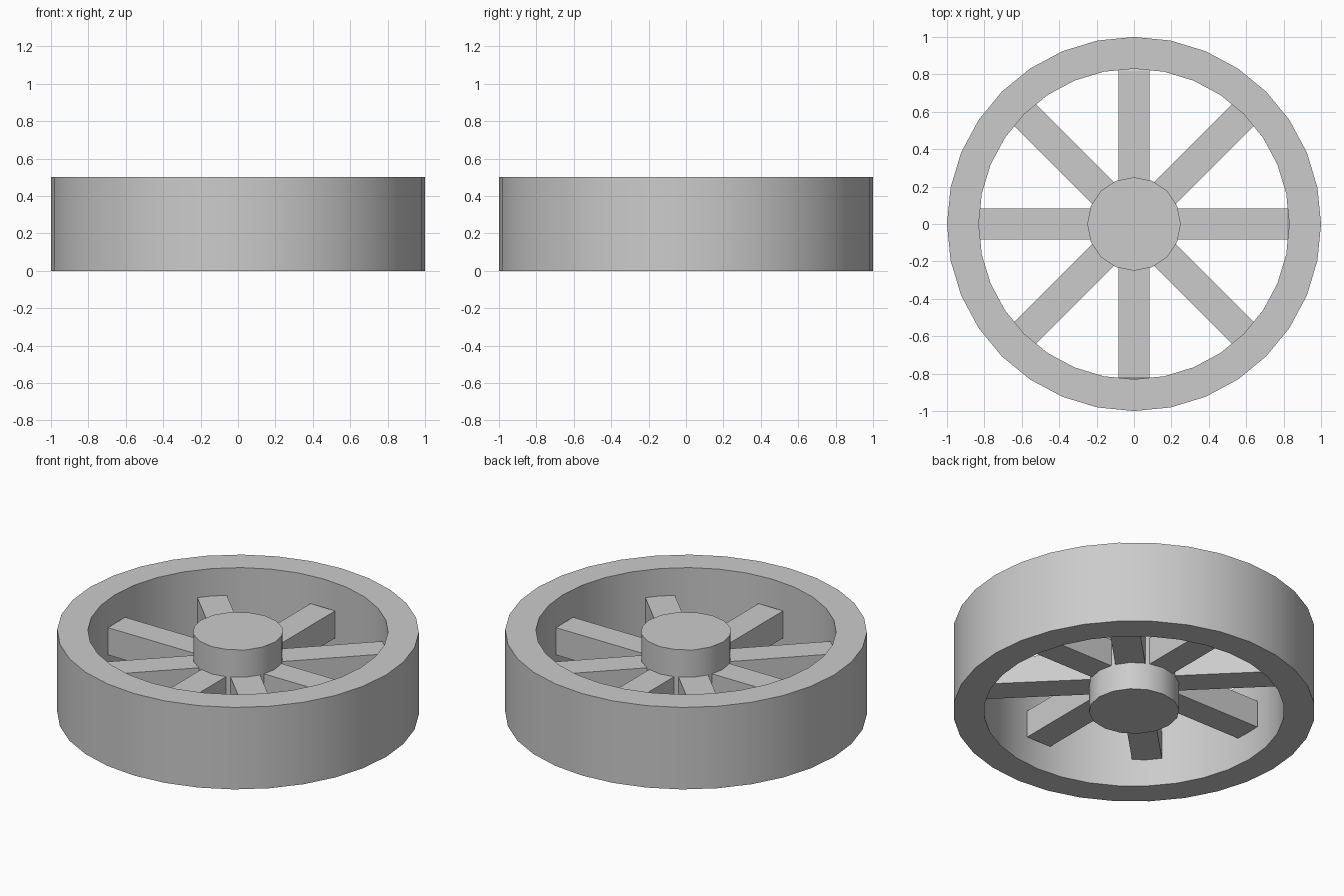
import bpy, bmesh, math
from mathutils import Matrix

if "Cube" in bpy.data.objects:
    bpy.data.objects.remove(bpy.data.objects["Cube"])

grey = bpy.data.materials.new("plain_grey")
grey.diffuse_color = (0.6, 0.6, 0.6, 1)
grey.use_nodes = True
grey.node_tree.nodes["Principled BSDF"].inputs["Base Color"].default_value = grey.diffuse_color


def finish(name, bm, smooth=False):
    bmesh.ops.recalc_face_normals(bm, faces=bm.faces)
    mesh = bpy.data.meshes.new(name)
    bm.to_mesh(mesh)
    bm.free()
    mesh.materials.append(grey)
    obj = bpy.data.objects.new(name, mesh)
    bpy.context.collection.objects.link(obj)
    if smooth:
        bpy.ops.object.select_all(action='DESELECT')
        obj.select_set(True)
        bpy.context.view_layer.objects.active = obj
        bpy.ops.object.shade_smooth_by_angle(angle=math.radians(35))
    return obj


# Rim: rectangular section swept around z
SIDES, R_IN, R_OUT, H = 32, 0.83, 1.0, 0.5
bm = bmesh.new()
section = [(R_IN, 0), (R_OUT, 0), (R_OUT, H), (R_IN, H)]
rings = []
for i in range(SIDES):
    a = math.tau * i / SIDES
    rings.append([bm.verts.new((r * math.cos(a), r * math.sin(a), z)) for r, z in section])
for i in range(SIDES):
    a, b = rings[i], rings[(i + 1) % SIDES]
    for j in range(4):
        k = (j + 1) % 4
        bm.faces.new((a[j], b[j], b[k], a[k]))
finish("rim", bm, True)

# Hub: 16-sided drum, same height as the rim
bm = bmesh.new()
bmesh.ops.create_cone(bm, cap_ends=True, segments=16, radius1=0.25, radius2=0.25,
                      depth=H, matrix=Matrix.Translation((0, 0, H / 2)))
finish("hub", bm, True)

# Spokes: square bars; the straight ones have slightly chamfered outer ends
W = 0.083
for n in range(8):
    stations = [(0.2, W), (0.818, W), (0.835, W - 0.01)] if n % 2 == 0 else [(0.2, W), (0.845, W)]
    bm = bmesh.new()
    loops = [[bm.verts.new((x, sy * w, H / 2 + sz * w))
              for sy, sz in ((-1, -1), (1, -1), (1, 1), (-1, 1))] for x, w in stations]
    for a, b in zip(loops, loops[1:]):
        for j in range(4):
            k = (j + 1) % 4
            bm.faces.new((a[j], a[k], b[k], b[j]))
    bm.faces.new(loops[0])
    bm.faces.new(loops[-1])
    bm.transform(Matrix.Rotation(n * math.pi / 4, 4, 'Z'))
    finish(f"spoke_{n + 1}", bm)
